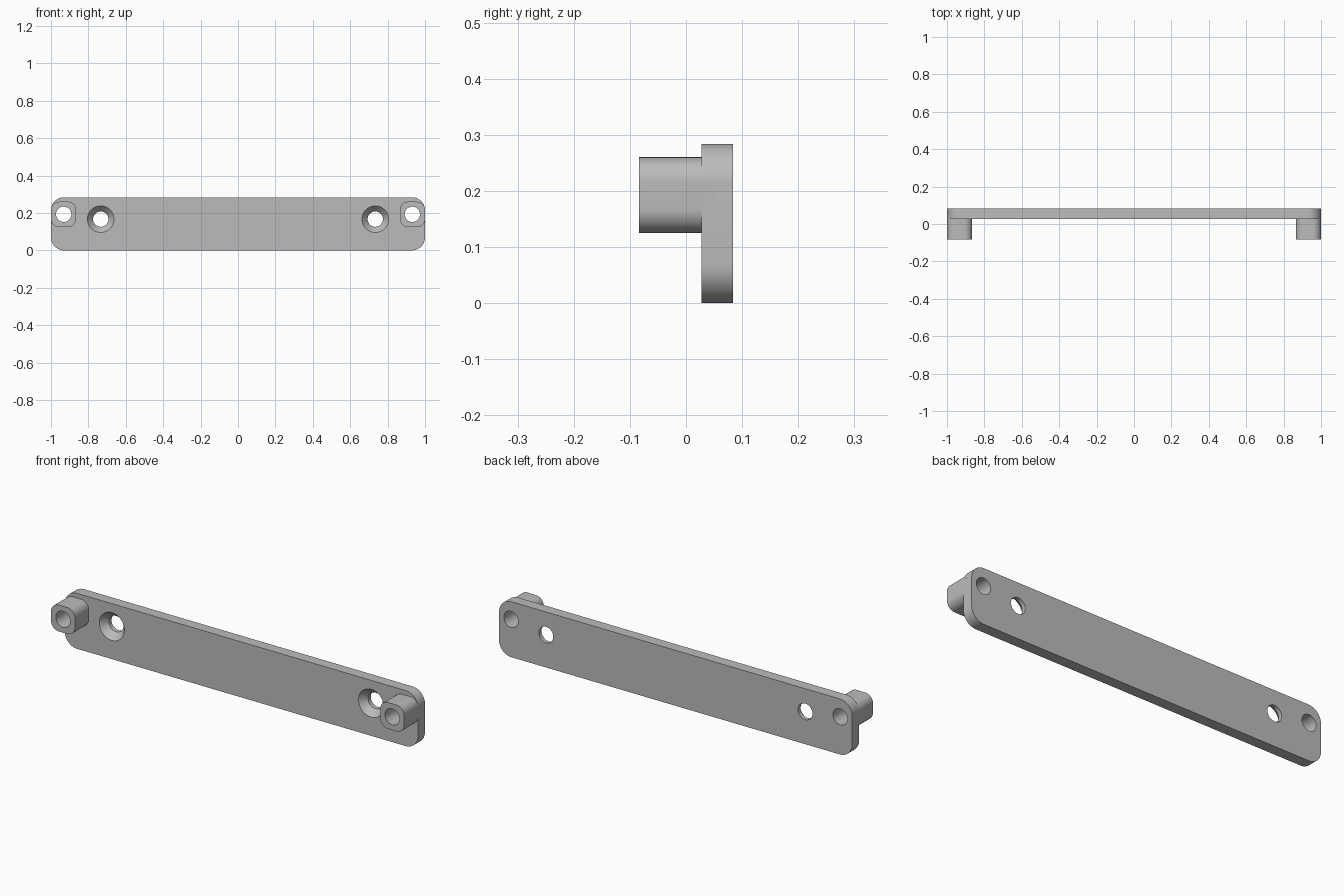
import bpy, bmesh, math
from mathutils import Matrix, Vector

cube = bpy.data.objects.get("Cube")
if cube:
    bpy.data.objects.remove(cube)

grey = bpy.data.materials.new("plain grey")
grey.use_nodes = True
colour = (0.5, 0.5, 0.5, 1)
grey.diffuse_color = colour
grey.node_tree.nodes["Principled BSDF"].inputs["Base Color"].default_value = colour

FRONT, PLATE_FRONT, BACK = -0.084, 0.028, 0.084
HOLE = 0.041


def make_object(name, bm):
    bmesh.ops.recalc_face_normals(bm, faces=bm.faces)
    mesh = bpy.data.meshes.new(name)
    bm.to_mesh(mesh)
    bm.free()
    mesh.materials.append(grey)
    obj = bpy.data.objects.new(name, mesh)
    bpy.context.collection.objects.link(obj)
    return obj


def rounded_block(name, x0, x1, z0, z1, y0, y1, radius, steps=12):
    """Rounded rectangle in the xz plane, extruded along y."""
    bm = bmesh.new()
    corners = [(x1, z1, -1, -1), (x0, z1, 1, -1), (x0, z0, 1, 1), (x1, z0, -1, 1)]
    outline = []
    for q, (x, z, sx, sz) in enumerate(corners):
        for i in range(steps + 1):
            a = math.pi / 2 * (q + i / steps)
            outline.append(bm.verts.new((x + radius * (sx + math.cos(a)), y0,
                                         z + radius * (sz + math.sin(a)))))
    face = bm.faces.new(outline)
    ext = bmesh.ops.extrude_face_region(bm, geom=[face])["geom"]
    bmesh.ops.translate(bm, vec=Vector((0, y1 - y0, 0)),
                        verts=[v for v in ext if isinstance(v, bmesh.types.BMVert)])
    return make_object(name, bm)


def bore(name, x, z, y0, y1, r0, r1):
    """Round cutter along y, radius r0 at y0 and r1 at y1."""
    bm = bmesh.new()
    place = Matrix.Translation((x, (y0 + y1) / 2, z)) @ Matrix.Rotation(-math.pi / 2, 4, "X")
    bmesh.ops.create_cone(bm, cap_ends=True, segments=48, radius1=r0, radius2=r1,
                          depth=y1 - y0, matrix=place)
    return make_object(name, bm)


def combine(target, tool, operation):
    tool.hide_render = True
    mod = target.modifiers.new(operation.lower(), "BOOLEAN")
    mod.operation, mod.solver, mod.object = operation, "EXACT", tool
    bpy.context.view_layer.objects.active = target
    bpy.ops.object.modifier_apply(modifier=mod.name)
    bpy.data.objects.remove(tool)


# Back plate
bar = rounded_block("mounting_bar", -1, 1, 0, 0.284, PLATE_FRONT, BACK, 0.07)

for side in (-1, 1):
    # Standoff post at the end of the plate, flush with its edge
    x0, x1 = sorted((side * 0.865, side))
    combine(bar, rounded_block("post", x0, x1, 0.125, 0.26, FRONT, 0.05, 0.043), "UNION")
    # Hole through post and plate
    combine(bar, bore("post_hole", side * 0.932, 0.193, -0.12, 0.12, HOLE, HOLE), "DIFFERENCE")
    # Countersunk screw hole
    x, z = side * 0.734, 0.167
    combine(bar, bore("screw_hole", x, z, 0, 0.12, HOLE, HOLE), "DIFFERENCE")
    combine(bar, bore("countersink", x, z, PLATE_FRONT - 0.01, PLATE_FRONT + 0.036,
                      0.08, 0.04), "DIFFERENCE")

bpy.ops.object.select_all(action="DESELECT")
bar.select_set(True)
bpy.context.view_layer.objects.active = bar
bpy.ops.object.shade_smooth_by_angle(angle=math.radians(30))
